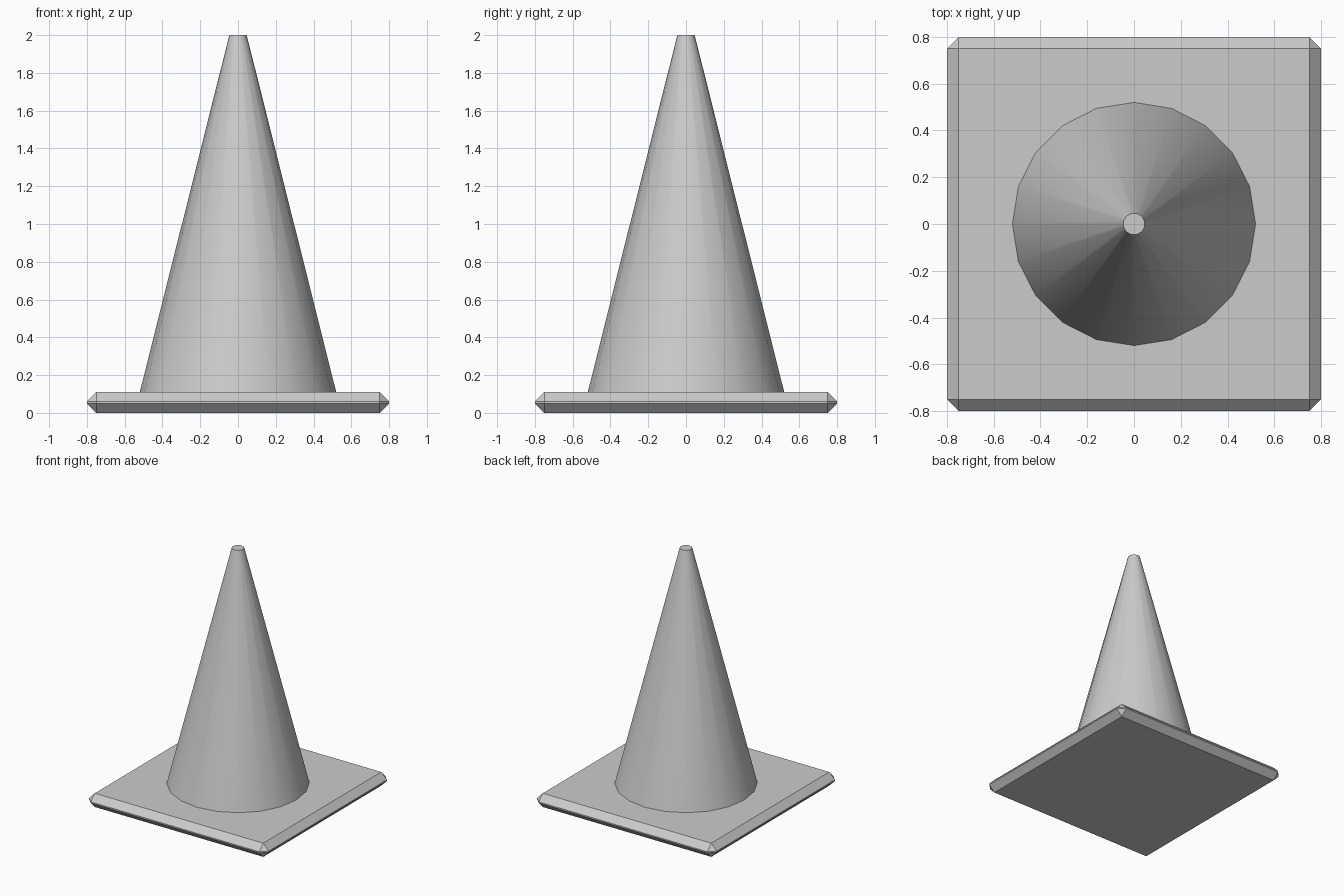
import bpy
import math

if "Cube" in bpy.data.objects:
    bpy.data.objects.remove(bpy.data.objects["Cube"])

BASE_H = 0.11
TOP_Z = 2.0
SINK = 0.01          # cone overlaps slightly into the base plate
R_BOTTOM, R_TOP = 0.52, 0.046

# Square base plate with chamfered edges
bpy.ops.mesh.primitive_cube_add(size=1, location=(0, 0, BASE_H / 2))
base = bpy.context.object
base.name = "base_plate"
base.scale = (1.6, 1.6, BASE_H)
bpy.ops.object.transform_apply(location=False, rotation=False, scale=True)
bevel = base.modifiers.new("chamfer", 'BEVEL')
bevel.width = 0.05
bevel.segments = 1

# Tapered 20-sided cone body with a small flat tip
slope = (R_BOTTOM - R_TOP) / (TOP_Z - BASE_H)
z0 = BASE_H - SINK
bpy.ops.mesh.primitive_cone_add(
    vertices=20, radius1=R_BOTTOM + slope * SINK, radius2=R_TOP,
    depth=TOP_Z - z0, location=(0, 0, (TOP_Z + z0) / 2))
cone = bpy.context.object
cone.name = "cone_body"
bpy.ops.object.shade_smooth_by_angle(angle=math.radians(30))
